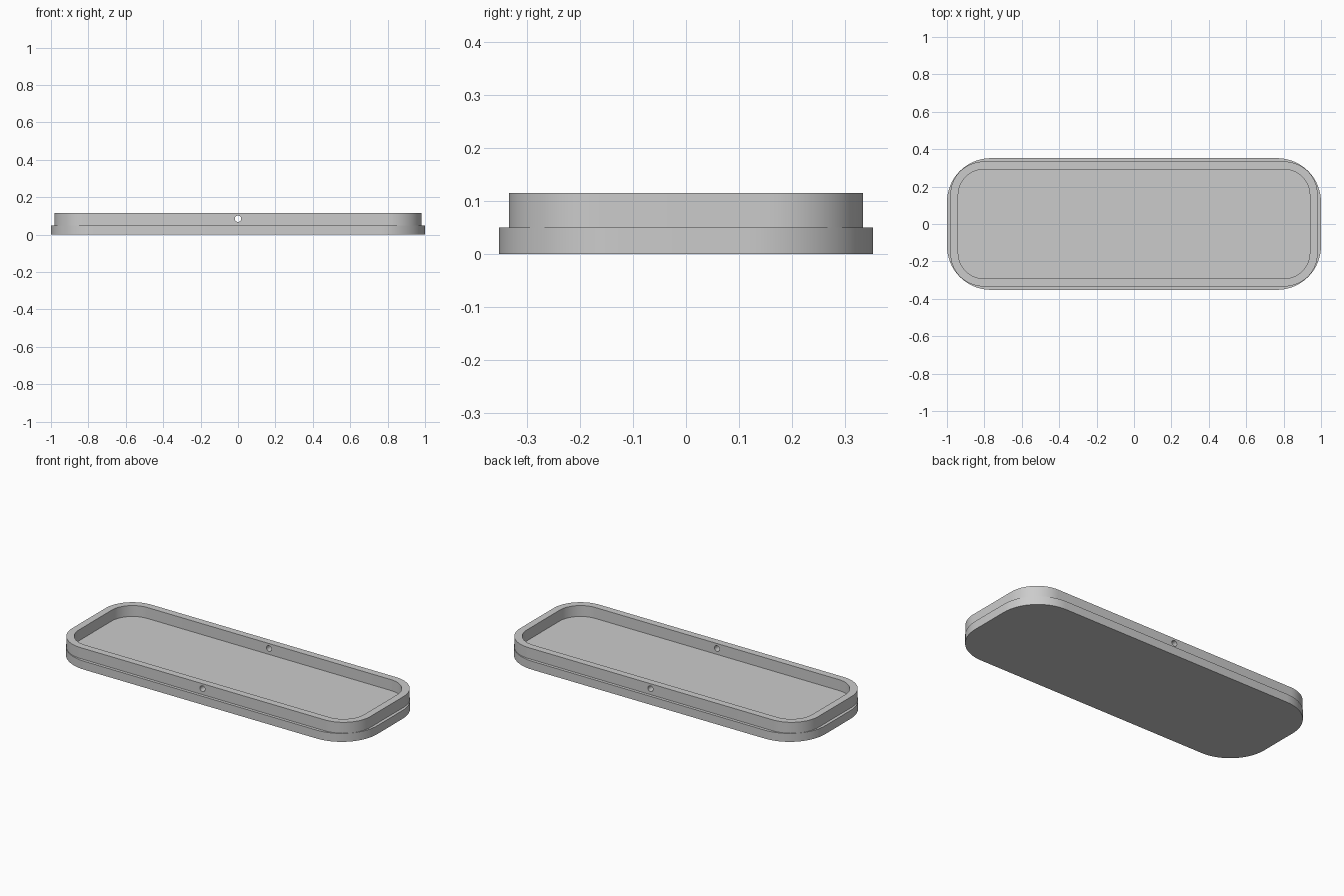
import bpy
import bmesh
from math import cos, sin, pi, radians

if "Cube" in bpy.data.objects:
    bpy.data.objects.remove(bpy.data.objects["Cube"])

CORNER_STEPS = 16
BASE_TOP, RIM_TOP = 0.05, 0.115

grey = bpy.data.materials.new("plain grey")
grey.use_nodes = True
colour = (0.6, 0.6, 0.6, 1)
grey.diffuse_color = colour
grey.node_tree.nodes["Principled BSDF"].inputs["Base Color"].default_value = colour


def outline(bm, half_x, half_y, radius, z):
    """Rounded rectangle loop of vertices, anticlockwise."""
    verts = []
    for quarter, (sx, sy) in enumerate([(1, 1), (-1, 1), (-1, -1), (1, -1)]):
        for i in range(CORNER_STEPS + 1):
            a = (quarter + i / CORNER_STEPS) * pi / 2
            verts.append(bm.verts.new((sx * (half_x - radius) + radius * cos(a),
                                       sy * (half_y - radius) + radius * sin(a), z)))
    return verts


def bridge(bm, a, b):
    for i in range(len(a)):
        j = (i + 1) % len(a)
        bm.faces.new((a[i], a[j], b[j], b[i]))


def finish(bm, name):
    bmesh.ops.recalc_face_normals(bm, faces=bm.faces)
    mesh = bpy.data.meshes.new(name)
    bm.to_mesh(mesh)
    bm.free()
    mesh.materials.append(grey)
    obj = bpy.data.objects.new(name, mesh)
    bpy.context.collection.objects.link(obj)
    return obj


def select(obj):
    bpy.ops.object.select_all(action='DESELECT')
    obj.select_set(True)
    bpy.context.view_layer.objects.active = obj


# Base plate, whose top is also the tray floor
bm = bmesh.new()
low = outline(bm, 1.0, 0.352, 0.235, 0)
high = outline(bm, 1.0, 0.352, 0.235, BASE_TOP)
bridge(bm, low, high)
bm.faces.new(low)
bm.faces.new(high)
base = finish(bm, "base_plate")

# Raised rim, set in from the base edge
bm = bmesh.new()
outer, inner = (0.982, 0.334, 0.178), (0.94, 0.292, 0.138)
loops = [outline(bm, *outer, BASE_TOP), outline(bm, *outer, RIM_TOP),
         outline(bm, *inner, RIM_TOP), outline(bm, *inner, BASE_TOP)]
for k in range(4):
    bridge(bm, loops[k], loops[(k + 1) % 4])
rim = finish(bm, "rim_wall")

# Pin hole through the front and back walls
bpy.ops.mesh.primitive_cylinder_add(vertices=32, radius=0.017, depth=1,
                                    location=(0, 0, 0.085), rotation=(pi / 2, 0, 0))
cutter = bpy.context.object
cutter.name = "pin_hole_cutter"
cutter.hide_render = True
cutter.data.materials.append(grey)
cut = rim.modifiers.new("pin_hole", 'BOOLEAN')
cut.operation = 'DIFFERENCE'
cut.solver = 'EXACT'
cut.object = cutter
select(rim)
bpy.ops.object.modifier_apply(modifier=cut.name)
bpy.data.objects.remove(cutter)

# Smooth corners with crisp edges
for obj in (base, rim):
    select(obj)
    bpy.ops.object.shade_smooth_by_angle(angle=radians(30))
